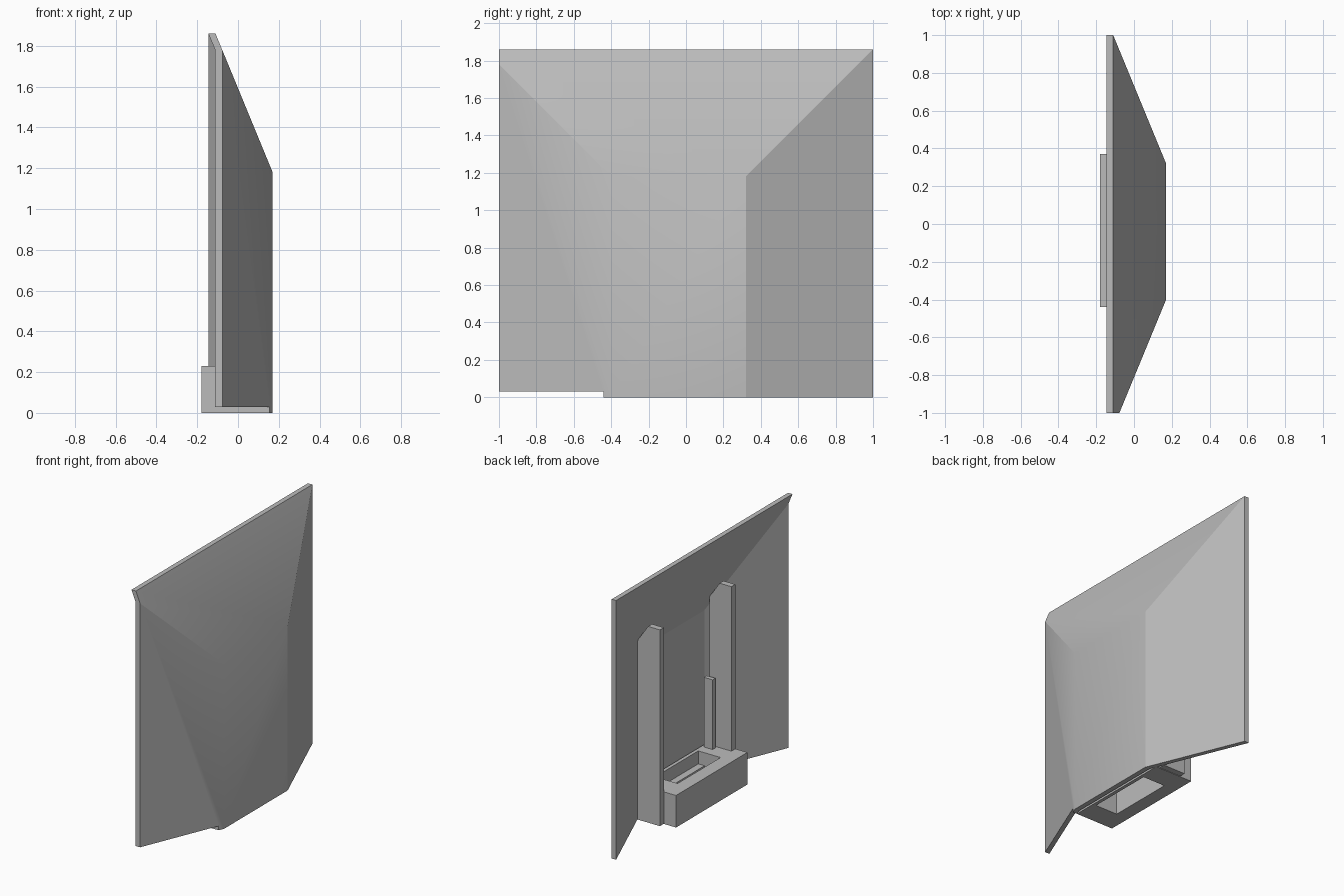
import bpy
import bmesh

if "Cube" in bpy.data.objects:
    bpy.data.objects.remove(bpy.data.objects["Cube"])

grey = bpy.data.materials.new("plain grey")
grey.use_nodes = True
grey.diffuse_color = (0.5, 0.5, 0.5, 1)
grey.node_tree.nodes["Principled BSDF"].inputs["Base Color"].default_value = (0.5, 0.5, 0.5, 1)


def finish(bm, name):
    bmesh.ops.recalc_face_normals(bm, faces=bm.faces)
    mesh = bpy.data.meshes.new(name)
    bm.to_mesh(mesh)
    bm.free()
    mesh.materials.append(grey)
    obj = bpy.data.objects.new(name, mesh)
    bpy.context.collection.objects.link(obj)
    return obj


def extrude(bm, faces, offset):
    """Give a sheet of faces thickness along an offset."""
    new = bmesh.ops.extrude_face_region(bm, geom=faces, use_keep_orig=True)["geom"]
    verts = [g for g in new if isinstance(g, bmesh.types.BMVert)]
    bmesh.ops.translate(bm, verts=verts, vec=offset)


def prism(name, points, offset):
    bm = bmesh.new()
    face = bm.faces.new([bm.verts.new(p) for p in points])
    extrude(bm, [face], offset)
    return finish(bm, name)


def block(name, x, y, z):
    corners = [(x[0], y[0]), (x[1], y[0]), (x[1], y[1]), (x[0], y[1])]
    return prism(name, [(a, b, z[0]) for a, b in corners], (0, 0, z[1] - z[0]))


# Folded panel: flat centre, two swept sides and a sloping top
LEFT, RIGHT, FOLD, TOP = -0.40, 0.32, 1.18, 1.86


def panel_x(y, z):
    return 0.17 - 0.412 * max(0, y - RIGHT, LEFT - y, z - FOLD)


regions = [
    [(LEFT, 0), (RIGHT, 0), (RIGHT, FOLD), (LEFT, FOLD)],
    [(RIGHT, 0), (1, 0), (1, TOP), (RIGHT, FOLD)],
    [(-1, 0.03), (-0.44, 0.03), (-0.44, 0), (LEFT, 0), (LEFT, FOLD), (-1, 1.78)],
    [(LEFT, FOLD), (RIGHT, FOLD), (1, TOP), (-1, TOP), (-1, 1.78)],
]
bm = bmesh.new()
sheet = [bm.faces.new([bm.verts.new((panel_x(y, z), y, z)) for y, z in r]) for r in regions]
bmesh.ops.remove_doubles(bm, verts=bm.verts, dist=0.001)
extrude(bm, list(bm.faces), (-0.035, 0, 0))
panel = finish(bm, "panel")

# Soft folds on the outer left and top, crisp folds elsewhere
for poly in panel.data.polygons:
    poly.use_smooth = True
bm = bmesh.new()
bm.from_mesh(panel.data)
for edge in bm.edges:
    outer = all(abs(v.co.x - panel_x(v.co.y, v.co.z)) < 0.01 for v in edge.verts)
    right_fold = all(v.co.y > RIGHT - 0.01 for v in edge.verts)
    soft = outer and not right_fold and edge.calc_face_angle(0) < 0.5
    edge.smooth = soft
bm.to_mesh(panel.data)
bm.free()

# Hollow base frame
X0, X1, Y0, Y1, HEIGHT = -0.18, 0.12, -0.44, 0.37, 0.23
block("base_outer_rail", (X0, -0.082), (Y0, Y1), (0, HEIGHT))
block("base_inner_rail", (0.095, X1), (Y0, Y1), (0, HEIGHT))
block("base_end_left", (-0.082, 0.095), (Y0, -0.275), (0, HEIGHT))
block("base_end_right", (-0.082, 0.095), (0.212, Y1), (0, HEIGHT))
block("base_ledge", (0.045, 0.095), (-0.275, 0.212), (0.10, 0.137))

# Tall upright posts with a chamfered top, and a short rib
profile = [(-0.084, 0), (0.092, 0), (0.092, 1.29), (0.01, 1.41), (-0.084, 1.41)]
for name, y in (("post_right", 0.372), ("post_left", -0.439)):
    prism(name, [(px, y, max(pz, 0.002)) for px, pz in profile], (0, 0.044, 0))
block("short_rib", (0.03, 0.1), (-0.377, -0.345), (0.2, 0.73))
